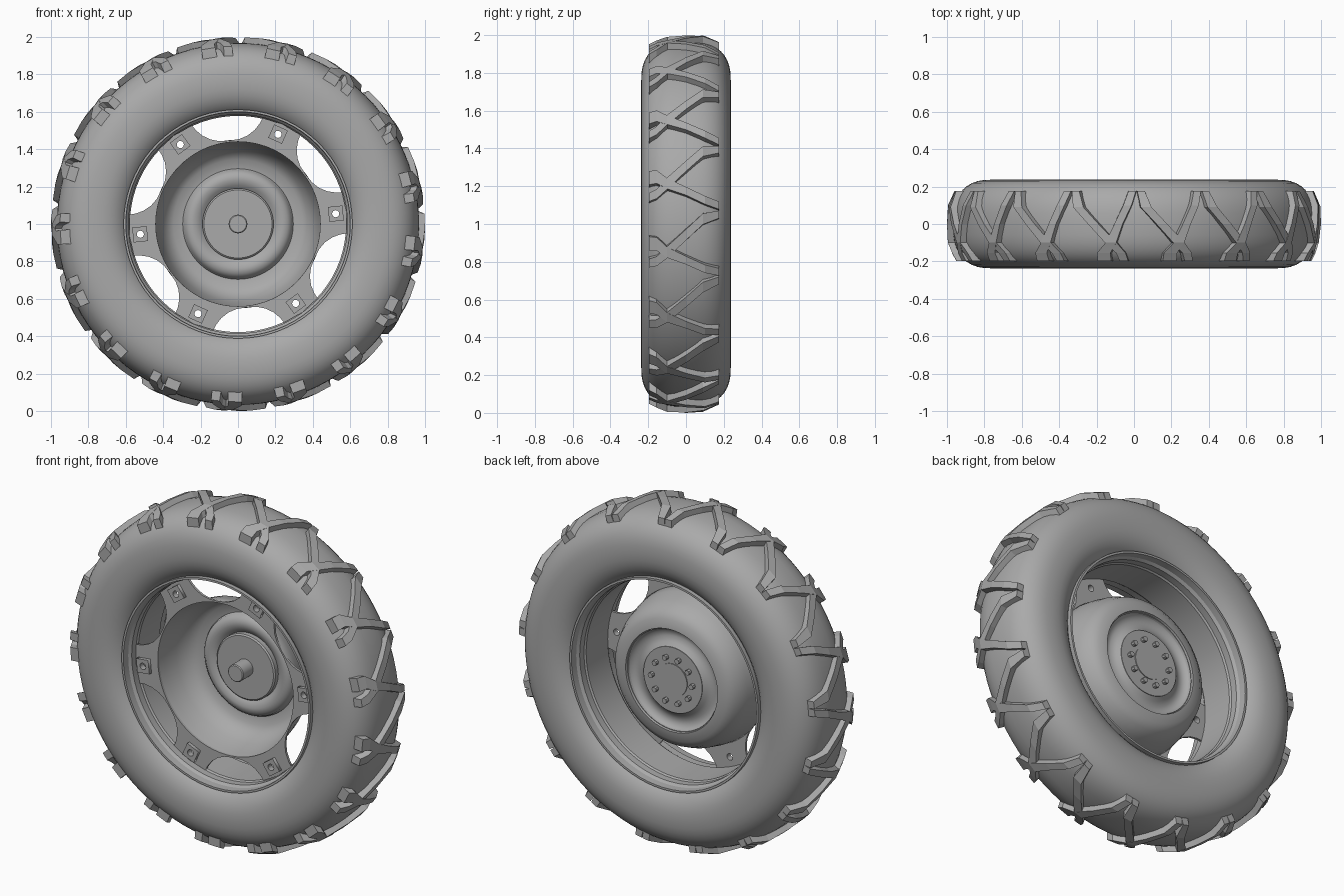
import bpy
import bmesh
from math import sin, cos, pi, radians, copysign
from mathutils import Vector

cube = bpy.data.objects.get("Cube")
if cube:
    bpy.data.objects.remove(cube)

grey = bpy.data.materials.new("plain grey")
grey.use_nodes = True
GREY = (0.4, 0.4, 0.4, 1)
grey.diffuse_color = GREY
grey.node_tree.nodes["Principled BSDF"].inputs["Base Color"].default_value = GREY


def polar(r, angle, y):
    """Point at a radius and angle around the axle."""
    return Vector((r * cos(angle), y, 1 + r * sin(angle)))


def finish(name, bm, smooth=None):
    bmesh.ops.recalc_face_normals(bm, faces=bm.faces)
    mesh = bpy.data.meshes.new(name)
    bm.to_mesh(mesh)
    bm.free()
    mesh.materials.append(grey)
    ob = bpy.data.objects.new(name, mesh)
    bpy.context.collection.objects.link(ob)
    if smooth:
        bpy.ops.object.select_all(action="DESELECT")
        ob.select_set(True)
        bpy.context.view_layer.objects.active = ob
        bpy.ops.object.shade_smooth_by_angle(angle=radians(smooth))
    return ob


def lathe(name, profile, closed=True, steps=72, smooth=35):
    """Revolve (radius, y) points around the axle; zero radius makes a pole."""
    bm = bmesh.new()
    rings = []
    for r, y in profile:
        if r == 0:
            rings.append([bm.verts.new(polar(0, 0, y))] * steps)
        else:
            rings.append([bm.verts.new(polar(r, 2 * pi * i / steps, y)) for i in range(steps)])
    pairs = list(zip(rings, rings[1:]))
    if closed:
        pairs.append((rings[-1], rings[0]))
    for a, b in pairs:
        for i in range(steps):
            j = (i + 1) % steps
            quad = list(dict.fromkeys((a[i], a[j], b[j], b[i])))
            if len(quad) > 2:
                bm.faces.new(quad)
    return finish(name, bm, smooth)


# Tyre: a squarish rounded section, open towards the rim
def squash(v, power):
    return copysign(abs(v) ** power, v)


section = []
for i in range(33):
    a = radians(-55 + 290 * i / 32)
    section.append((0.765 + 0.203 * squash(sin(a), 0.85), 0.237 * squash(cos(a), 0.75)))
lathe("tyre", section, steps=96, smooth=50)

# Rim barrel with stepped lips
half = [(0.612, 0.205), (0.6, 0.205), (0.597, 0.165), (0.585, 0.15), (0.585, 0.11), (0.578, 0.1)]
inner = half + [(r, -y) for r, y in reversed(half)]
lathe("rim_barrel", inner + [(0.612, -0.19), (0.612, 0.19)], smooth=30)

# Dished wheel centre, a thin shell
dish = [(0.445, -0.115), (0.435, -0.06), (0.415, 0.02), (0.385, 0.085), (0.345, 0.115),
        (0.292, 0.122), (0.288, 0.1), (0.265, 0.08), (0.235, 0.075), (0.205, 0.09), (0.18, 0.11)]
lathe("wheel_dish", dish + [(r + 0.006, y + 0.012) for r, y in reversed(dish)], smooth=40)

# Hub plate and axle stub
lathe("hub_plate", [(0, 0.068), (0.182, 0.068), (0.19, 0.075), (0.19, 0.122), (0, 0.122)], closed=False)
lathe("axle_stub", [(0, -0.025), (0.045, -0.025), (0.05, -0.02), (0.05, 0.08), (0, 0.08)],
      closed=False, steps=32)
lathe("hub_cap_back", [(0, 0.12), (0.095, 0.12), (0.095, 0.127), (0, 0.127)], closed=False, steps=48)


# Flat plates with holes, cut from outlines in the wheel plane
def plate(name, outlines, y, thickness):
    curve = bpy.data.curves.new(name, "CURVE")
    curve.dimensions = "2D"
    curve.fill_mode = "BOTH"
    curve.extrude = thickness / 2
    for pts in outlines:
        spline = curve.splines.new("POLY")
        spline.points.add(len(pts) - 1)
        for p, (u, v) in zip(spline.points, pts):
            p.co = (u, v, 0, 1)
        spline.use_cyclic_u = True
    curve.materials.append(grey)
    ob = bpy.data.objects.new(name, curve)
    ob.rotation_euler = (pi / 2, 0, 0)
    ob.location = (0, y, 1)
    bpy.context.collection.objects.link(ob)


def circle(r, cx=0, cy=0, n=16):
    return [(cx + r * cos(2 * pi * i / n), cy + r * sin(2 * pi * i / n)) for i in range(n)]


EARS = [radians(6 + 60 * k) for k in range(6)]
holes = [circle(0.019, 0.525 * cos(a), 0.525 * sin(a)) for a in EARS]

ear = [(11, 0.582), (11.8, 0.55), (14, 0.51), (18, 0.475), (23, 0.455)]
shape = [(-d, r) for d, r in ear[::-1]] + [(0, 0.584)] + ear + [(30, 0.448)]
star = [(r * cos(a + radians(d)), r * sin(a + radians(d))) for a in EARS for d, r in shape]
plate("spoke_plate", [star, circle(0.44, n=72)] + holes, -0.108, 0.014)

for a, hole in zip(EARS, holes):
    corners = [(0.487, -0.04), (0.565, -0.04), (0.565, 0.04), (0.487, 0.04)]
    square = [(u * cos(a) - v * sin(a), u * sin(a) + v * cos(a)) for u, v in corners]
    plate("bolt_tab", [square, hole], -0.125, 0.022)

# Ring of studs on the back of the hub
for k in range(10):
    bm = bmesh.new()
    bmesh.ops.create_cone(bm, cap_ends=True, segments=8, radius1=0.015, radius2=0.015, depth=0.03)
    stud = finish("hub_stud", bm)
    stud.rotation_euler = (pi / 2, 0, 0)
    stud.location = polar(0.132, 2 * pi * k / 10, 0.13)


# Tread lugs: bars swept along the tyre surface
def lug_top(y):
    return 1.0 - 0.045 * max(0, (abs(y) - 0.08) / 0.11) ** 1.3


def lug_base(y):
    return 0.945 - 0.085 * min(1, abs(y) / 0.195) ** 2.5


def add_bar(bm, start, path):
    """Sweep (arc, y, width) points into a raised bar with bevelled ends."""
    rows = []
    for t, y, w in path:
        row = []
        for side, radius in ((-1, lug_base), (-1, lug_top), (1, lug_top), (1, lug_base)):
            spread = w / 2 + (0.006 if radius is lug_base else 0)
            row.append(bm.verts.new(polar(radius(y), start + (t + side * spread) / 0.95, y)))
        rows.append(row)
    for a, b in zip(rows, rows[1:]):
        for i in range(4):
            bm.faces.new((a[i], a[(i + 1) % 4], b[(i + 1) % 4], b[i]))
    bm.faces.new(rows[0])
    bm.faces.new(rows[-1])


block_bar = [(0, -0.197, 0.075), (0, -0.155, 0.07), (-0.04, -0.1, 0.055),
             (-0.08, 0.0, 0.042), (-0.125, 0.1, 0.042), (-0.15, 0.176, 0.04)]
cross_bar = [(-0.105, -0.197, 0.045), (-0.09, -0.155, 0.05), (-0.04, -0.1, 0.06),
             (0.05, 0.0, 0.055), (0.13, 0.09, 0.055), (0.155, 0.176, 0.04)]
COUNT = 17
for k in range(COUNT):
    bm = bmesh.new()
    start = radians(269) + 2 * pi * k / COUNT
    add_bar(bm, start, block_bar)
    add_bar(bm, start, cross_bar)
    finish("tread_lug", bm)
